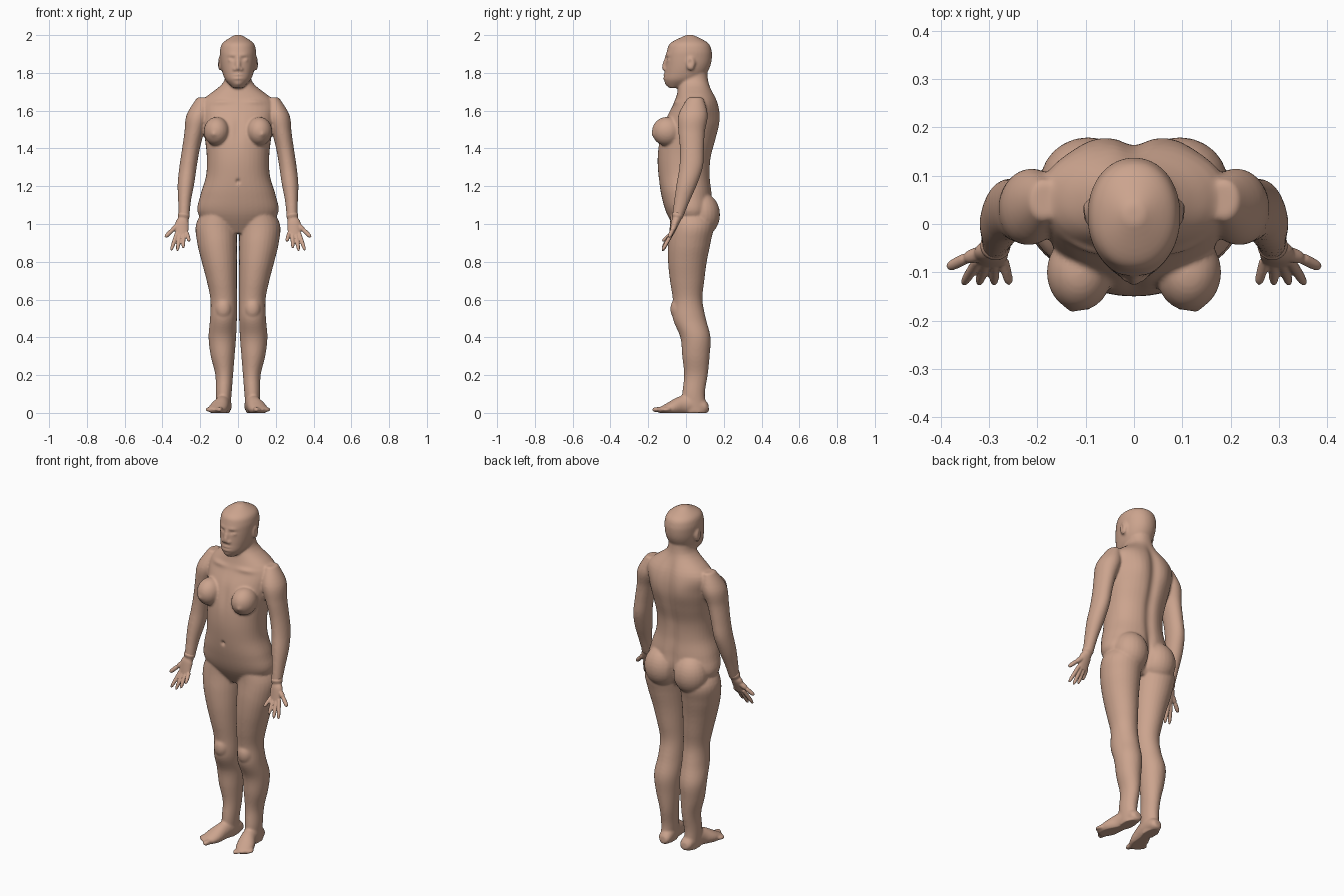
import bpy, bmesh, math
from mathutils import Vector, Matrix

cube = bpy.data.objects.get("Cube")
if cube:
    bpy.data.objects.remove(cube, do_unlink=True)

skin = bpy.data.materials.new("warm skin")
skin.use_nodes = True
tone = (.6, .37, .27, 1)
skin.diffuse_color = tone
shader = skin.node_tree.nodes["Principled BSDF"]
shader.inputs["Base Color"].default_value = tone


def spline(rows, steps=5):
    """Smooth curve through rows of equal length."""
    points = [Vector(row) for row in rows]
    last = len(points) - 1
    curve = []
    for i in range(last):
        before, start = points[max(i - 1, 0)], points[i]
        end, after = points[i + 1], points[min(i + 2, last)]
        leave, arrive = (end - before) / 2, (after - start) / 2
        for k in range(steps):
            t = k / steps
            ease = t * t * (3 - 2 * t)
            curve.append(start.lerp(end, ease) + leave * t * (1 - t) ** 2
                         - arrive * t * t * (1 - t))
    return curve + [points[last]]


def loft(bm, rows, side=1, level=True, power=2, count=28):
    """Skin rings (x, y, z, rx, ry); level rings stay horizontal, others follow the path."""
    path = spline(rows)
    rings = []
    for i, point in enumerate(path):
        centre = Vector(point[:3])
        across, along = Vector((1, 0, 0)), Vector((0, 1, 0))
        if not level:
            ahead = path[min(i + 1, len(path) - 1)]
            behind = path[max(i - 1, 0)]
            tangent = Vector((ahead - behind)[:3]).normalized()
            across = (across - tangent * tangent.x).normalized()
            along = tangent.cross(across)
        ring = []
        for k in range(count):
            angle = math.tau * k / count
            c, s = math.cos(angle), math.sin(angle)
            c = math.copysign(abs(c) ** (2 / power), c)
            s = math.copysign(abs(s) ** (2 / power), s)
            spot = centre + across * c * point[3] + along * s * point[4]
            ring.append(bm.verts.new((spot.x * side, spot.y, spot.z)))
        rings.append(ring)
    faces = [bm.faces.new(rings[0]), bm.faces.new(reversed(rings[-1]))]
    for lower, upper in zip(rings, rings[1:]):
        for k in range(count):
            faces.append(bm.faces.new((lower[k - 1], upper[k - 1], upper[k], lower[k])))
    bmesh.ops.recalc_face_normals(bm, faces=faces)


def stack(bottom, top, front, back, half, x=lambda z, width: 0):
    """Evenly spaced horizontal rings from front, back and half-width profiles."""
    rows = []
    for i, (f, b, width) in enumerate(zip(front, back, half)):
        z = bottom + (top - bottom) * i / (len(half) - 1)
        rows.append((x(z, width), (f + b) / 2, z, width, (b - f) / 2))
    return rows


def ball(bm, centre, radii, side=1):
    x, y, z = centre
    place = Matrix.Translation((x * side, y, z)) @ Matrix.Diagonal((*radii, 1))
    bmesh.ops.create_uvsphere(bm, u_segments=24, v_segments=16, radius=1, matrix=place)


def digit(bm, root, tip, radius, side=1):
    """Round-ended finger, toe or ridge."""
    root, tip = Vector(root), Vector(tip)
    rows = []
    for t in (0, .4, .75, .93, 1):
        r = radius * math.sqrt(1.04 - t ** 6)
        rows.append((*root.lerp(tip, t), r, r))
    loft(bm, rows, side, level=False, count=14)


def fuse(name, bm, voxel, softness):
    """Weld overlapping volumes into one smooth skin."""
    mesh = bpy.data.meshes.new(name)
    bm.to_mesh(mesh)
    bm.free()
    ob = bpy.data.objects.new(name, mesh)
    bpy.context.collection.objects.link(ob)
    weld = ob.modifiers.new("weld", 'REMESH')
    weld.mode, weld.voxel_size = 'VOXEL', voxel
    soften = ob.modifiers.new("soften", 'SMOOTH')
    soften.factor, soften.iterations = .5, softness
    graph = bpy.context.evaluated_depsgraph_get()
    ob.data = bpy.data.meshes.new_from_object(ob.evaluated_get(graph))
    ob.modifiers.clear()
    ob.data.materials.clear()
    ob.data.materials.append(skin)
    for face in ob.data.polygons:
        face.use_smooth = True
        face.material_index = 0
    return ob


def push(ob, centre, radii, move):
    """Soft sculpting stroke, mirrored when it is off the midline."""
    for side in (1, -1) if centre[0] else (1,):
        flip = Vector((side, 1, 1))
        spot, shift = Vector(centre) * flip, Vector(move) * flip
        for v in ob.data.vertices:
            if abs(v.co.z - spot.z) < 3 * radii[2]:
                offset = v.co - spot
                reach = sum((d / r) ** 2 for d, r in zip(offset, radii))
                v.co += shift * math.exp(-reach)


bm = bmesh.new()
# Torso and neck
loft(bm, stack(
    .95, 1.85,
    front=(-.04, -.1, -.13, -.145, -.15, -.14, -.11, -.06, -.035, -.03),
    back=(.08, .14, .14, .13, .135, .16, .175, .165, .12, .11),
    half=(.1, .21, .2, .17, .165, .175, .19, .19, .077, .07)), power=2.2, count=40)
# Head
loft(bm, stack(
    1.72, 2,
    front=(-.09, -.115, -.113, -.11, -.107, -.1, -.08, 0),
    back=(-.04, .07, .11, .13, .137, .135, .115, .04),
    half=(.025, .065, .082, .091, .095, .095, .08, .02)), power=2.1, count=36)
digit(bm, (0, -.1, 1.88), (0, -.122, 1.815), .013)    # nose

for side in (1, -1):
    ball(bm, (.016, -.11, 1.82), (.012, .012, .01), side)    # nostril
    ball(bm, (.036, -.09, 1.87), (.018, .015, .012), side)   # eye
    ball(bm, (.096, .025, 1.85), (.011, .024, .038), side)   # ear
    ball(bm, (.113, -.1, 1.49), (.068, .08, .077), side)     # chest
    ball(bm, (.095, .085, 1.05), (.1, .095, .115), side)     # seat
    ball(bm, (.077, -.04, .55), (.045, .043, .06), side)     # knee
    # Leg, with the inner edges drifting apart below the knee
    loft(bm, stack(
        0, 1.1,
        front=(-.02, -.02, -.01, -.02, -.03, -.07, -.07, -.085, -.095, -.095, -.085, -.08),
        back=(.11, .1, .115, .125, .13, .105, .087, .097, .11, .13, .145, .1),
        half=(.036, .042, .047, .063, .073, .071, .07, .08, .093, .105, .108, .08),
        x=lambda z, width: width + .006 + .08 * max(0, .45 - z)), side)
    # Foot and toes
    loft(bm, [(.07, .12, .03, .02, .02), (.07, .1, .03, .036, .034),
              (.075, .04, .045, .04, .05), (.085, -.02, .04, .042, .05),
              (.105, -.08, .024, .05, .036), (.125, -.14, .014, .04, .014)], side, level=False)
    for i in range(5):
        root = Vector((.09 + i / 60, -.115 + i / 140, .017))
        digit(bm, root, root + Vector((.01, -.065 + i / 140, 0)), .01 if i else .015, side)
    # Arm, bowing outward from the shoulder
    loft(bm, stack(
        1.03, 1.67,
        front=(-.075, -.063, -.05, -.035, -.032, -.04, -.04, .01),
        back=(-.018, .02, .06, .09, .095, .1, .115, .09),
        half=(.028, .034, .044, .046, .047, .052, .062, .03),
        x=lambda z, width: .286 - .1 * ((z - 1.03) / .64) ** 1.8), side)
body = fuse("body", bm, .0065, 6)

# Spine groove
for i in range(6):
    push(body, (0, .15, 1.15 + i / 10), (.03, .06, .07), (0, -.012, 0))
# Shoulder blades, collar bones, breastbone, navel, seat
push(body, (.085, .165, 1.56), (.055, .05, .09), (0, .01, 0))
push(body, (.1, -.06, 1.645), (.06, .03, .014), (0, -.007, .004))
push(body, (0, -.13, 1.5), (.022, .05, .08), (0, .006, 0))
push(body, (0, -.14, 1.225), (.01, .03, .012), (0, .012, 0))
push(body, (.13, -.17, 1.475), (.014, .02, .014), (0, -.006, 0))
push(body, (0, .15, 1.04), (.014, .06, .08), (0, -.02, 0))
# Eye sockets, brow, ear bowls
push(body, (.036, -.11, 1.876), (.02, .03, .01), (0, .007, 0))
push(body, (.034, -.105, 1.895), (.028, .03, .01), (0, -.004, 0))
push(body, (.107, .02, 1.855), (.012, .01, .016), (-.006, 0, 0))
# Upper lip, lower lip, chin
for z, height in ((1.79, .006), (1.77, .006), (1.738, .014)):
    push(body, (0, -.11, z), (.024, .03, height), (0, -.006, 0))
# Flat soles
for v in body.data.vertices:
    v.co.z = max(v.co.z, 0)

# Hands, palms forward
for name, side in (("left_hand", 1), ("right_hand", -1)):
    bm = bmesh.new()
    loft(bm, [(.284, -.042, 1.06, .026, .024), (.287, -.045, 1.045, .032, .031),
              (.29, -.05, 1.025, .028, .023), (.296, -.06, 1, .036, .021),
              (.297, -.08, .94, .032, .011)], side, level=False)
    for i in range(4):
        digit(bm, (.27 + .018 * i, -.076, .95),
              (.258 + .032 * i, -.125, .855 + (i - 2.3) ** 2 / 100), .0105, side)
    # Thumb
    knuckle = (.35, -.072, .965)
    digit(bm, (.31, -.058, 1), knuckle, .015, side)
    digit(bm, knuckle, (.386, -.09, .93), .0115, side)
    fuse(name, bm, .0035, 4)
